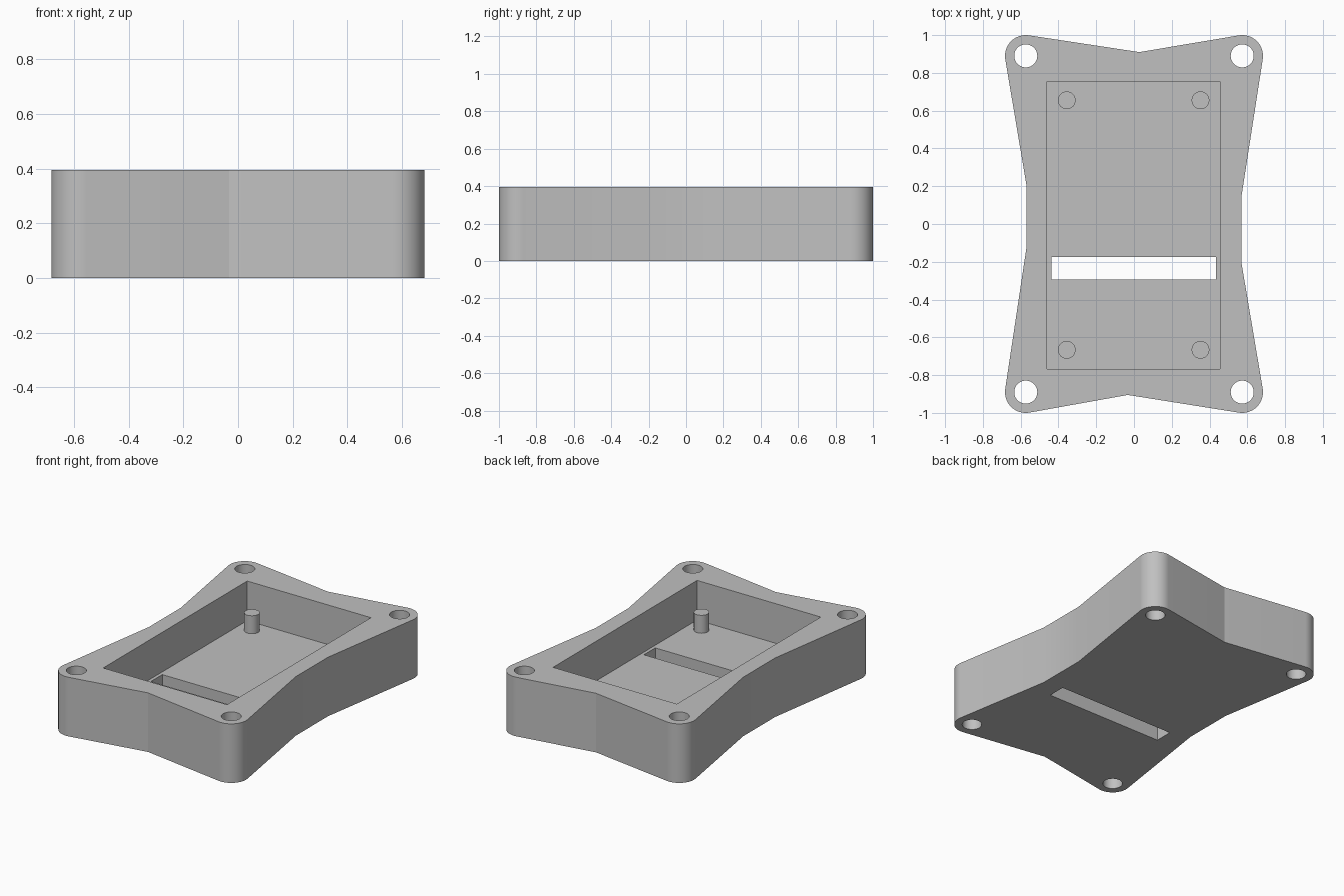
import bpy, bmesh, math
from mathutils import Vector

cube = bpy.data.objects.get("Cube")
if cube:
    bpy.data.objects.remove(cube, do_unlink=True)

HEIGHT, FLOOR, POST_TOP = 0.395, 0.13, 0.25
CORNER_X, CORNER_Y, CORNER_R = 0.573, 0.89, 0.11

grey = bpy.data.materials.new("light grey plastic")
grey.use_nodes = True
colour = (0.53, 0.53, 0.53, 1)
grey.diffuse_color = colour
grey.node_tree.nodes["Principled BSDF"].inputs["Base Color"].default_value = colour


def prism(name, points, z0, z1):
    """Extrude a flat outline between two heights."""
    bm = bmesh.new()
    face = bm.faces.new([bm.verts.new((x, y, z0)) for x, y in points])
    top = bmesh.ops.extrude_face_region(bm, geom=[face])["geom"]
    verts = [v for v in top if isinstance(v, bmesh.types.BMVert)]
    bmesh.ops.translate(bm, verts=verts, vec=(0, 0, z1 - z0))
    bmesh.ops.recalc_face_normals(bm, faces=bm.faces)
    mesh = bpy.data.meshes.new(name)
    bm.to_mesh(mesh)
    bm.free()
    mesh.materials.append(grey)
    obj = bpy.data.objects.new(name, mesh)
    bpy.context.collection.objects.link(obj)
    return obj


def circle(cx, cy, r, n=48):
    return [(cx + r * math.cos(math.tau * i / n), cy + r * math.sin(math.tau * i / n))
            for i in range(n)]


def rectangle(x0, x1, y0, y1):
    return [(x0, y0), (x1, y0), (x1, y1), (x0, y1)]


def tangent_arc(centre, before, after, r, n=16):
    """Rounded corner tangent to lines from the points before and after it."""
    def angle(p, side):
        d = Vector(p) - Vector(centre)
        return math.atan2(d.y, d.x) + side * math.acos(r / d.length)
    a, b = angle(before, 1), angle(after, -1)
    sweep = (b - a) % math.tau
    return [(centre[0] + r * math.cos(a + sweep * i / n),
             centre[1] + r * math.sin(a + sweep * i / n)) for i in range(n + 1)]


# Waisted outline, counter-clockwise from the left side
right_low, right_high = (0.568, -0.2), (0.568, 0.14)
left_high, left_low = (-0.57, 0.21), (-0.57, -0.13)
back_notch, front_notch = (0.028, 0.91), (-0.033, -0.905)
outline = [right_low, right_high]
outline += tangent_arc((CORNER_X, CORNER_Y), right_high, back_notch, CORNER_R) + [back_notch]
outline += tangent_arc((-CORNER_X, CORNER_Y), back_notch, left_high, CORNER_R)
outline += [left_high, left_low]
outline += tangent_arc((-CORNER_X, -CORNER_Y), left_low, front_notch, CORNER_R) + [front_notch]
outline += tangent_arc((CORNER_X, -CORNER_Y), front_notch, right_low, CORNER_R)
tray = prism("enclosure_tray", outline, 0, HEIGHT)

# Pocket, cable slot and screw holes
cutters = [
    prism("pocket_cutter", rectangle(-0.46, 0.456, -0.768, 0.754), FLOOR, HEIGHT + 0.1),
    prism("slot_cutter", rectangle(-0.438, 0.434, -0.295, -0.175), -0.1, FLOOR + 0.1),
]
for sx in (-1, 1):
    for sy in (-1, 1):
        cutters.append(prism("hole_cutter", circle(sx * CORNER_X, sy * CORNER_Y, 0.061),
                             -0.1, HEIGHT + 0.1))
for cutter in cutters:
    mod = tray.modifiers.new(cutter.name, "BOOLEAN")
    mod.operation, mod.solver, mod.object = "DIFFERENCE", "EXACT", cutter

# Bake the cuts and drop the cutters
graph = bpy.context.evaluated_depsgraph_get()
baked = bpy.data.meshes.new_from_object(tray.evaluated_get(graph))
tray.modifiers.clear()
tray.data = baked
for cutter in cutters:
    bpy.data.objects.remove(cutter, do_unlink=True)

# Circuit board support posts
parts = [tray]
for side, x in (("right", -0.356), ("left", 0.352)):
    for end, y in (("front", -0.666), ("back", 0.655)):
        parts.append(prism(f"support_post_{end}_{side}", circle(x, y, 0.047, 32),
                           FLOOR - 0.01, POST_TOP))

# Smooth the rounded walls, keep edges sharp
bpy.ops.object.select_all(action="DESELECT")
for part in parts:
    part.select_set(True)
bpy.context.view_layer.objects.active = tray
bpy.ops.object.shade_smooth_by_angle(angle=math.radians(14))
